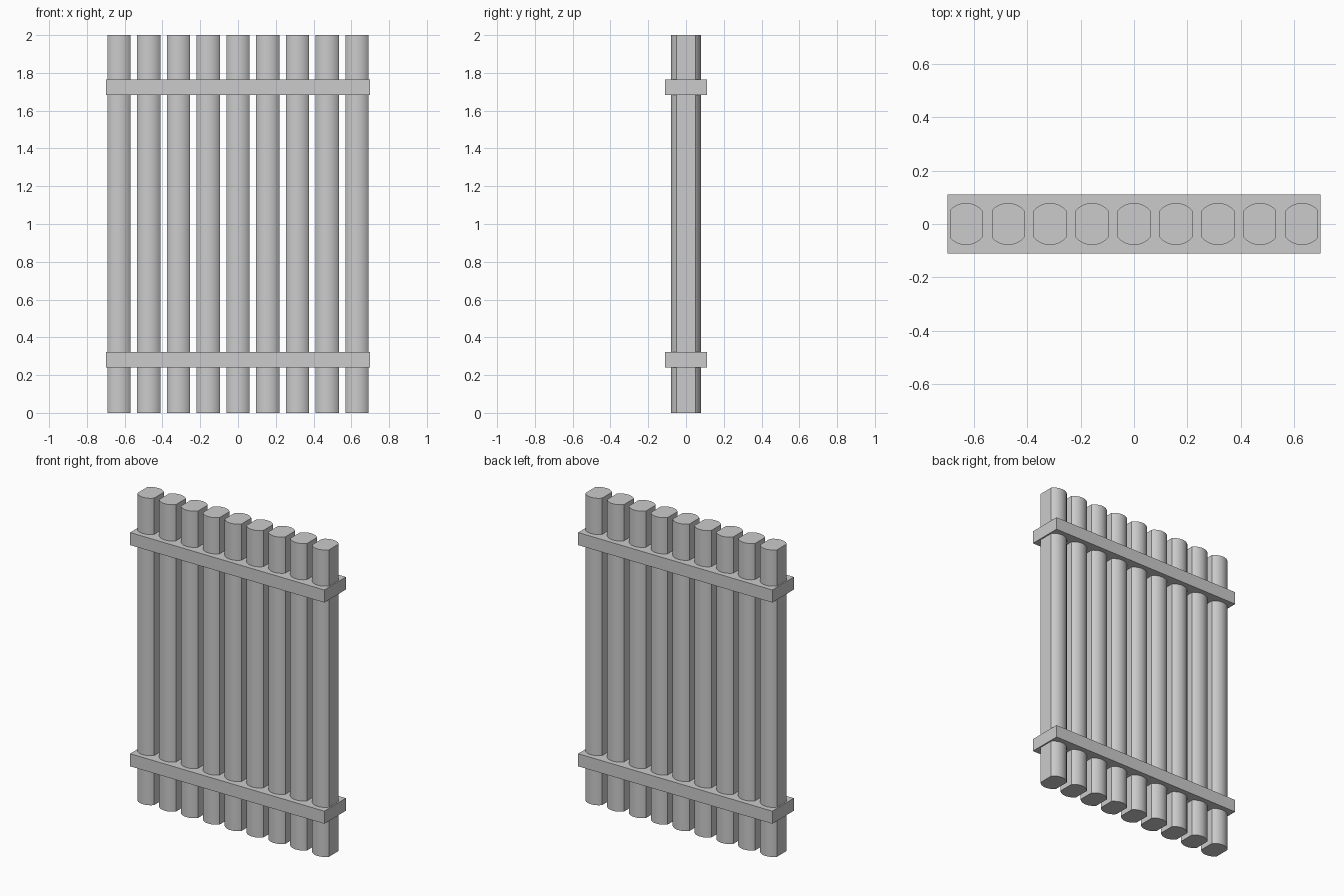
import bpy, bmesh, math

if "Cube" in bpy.data.objects:
    bpy.data.objects.remove(bpy.data.objects["Cube"])

SLATS = 9
PITCH = 0.1575
HALF_W = 0.061    # flat side position
RADIUS = 0.079    # rounded front and back
ARC_STEPS = 12


def finish(bm, name, location):
    bmesh.ops.recalc_face_normals(bm, faces=bm.faces)
    mesh = bpy.data.meshes.new(name)
    bm.to_mesh(mesh)
    bm.free()
    obj = bpy.data.objects.new(name, mesh)
    obj.location = location
    bpy.context.collection.objects.link(obj)
    return obj


def make_slat(name, x):
    # Log outline: a circle trimmed flat on both sides, extruded upward
    a0 = math.acos(HALF_W / RADIUS)
    angles = [a0 + (math.pi - 2 * a0) * i / ARC_STEPS for i in range(ARC_STEPS + 1)]
    angles += [a + math.pi for a in angles]
    bm = bmesh.new()
    base = bm.faces.new([bm.verts.new((RADIUS * math.cos(a), RADIUS * math.sin(a), 0))
                         for a in angles])
    ext = bmesh.ops.extrude_face_region(bm, geom=[base], use_keep_orig=True)
    top = [v for v in ext["geom"] if isinstance(v, bmesh.types.BMVert)]
    bmesh.ops.translate(bm, verts=top, vec=(0, 0, 2))
    slat = finish(bm, name, (x, 0, 0))
    bpy.ops.object.select_all(action='DESELECT')
    slat.select_set(True)
    bpy.context.view_layer.objects.active = slat
    bpy.ops.object.shade_smooth_by_angle(angle=math.radians(25))


def make_rail(name, z):
    bm = bmesh.new()
    bmesh.ops.create_cube(bm, size=1)
    bmesh.ops.scale(bm, verts=bm.verts, vec=(1.40, 0.222, 0.082))
    finish(bm, name, (0, 0, z))


# Row of upright slats
for i in range(SLATS):
    make_slat(f"slat_{i + 1}", (i - (SLATS - 1) / 2) * PITCH)

# Cross rails
make_rail("lower_rail", 0.282)
make_rail("upper_rail", 1.723)
